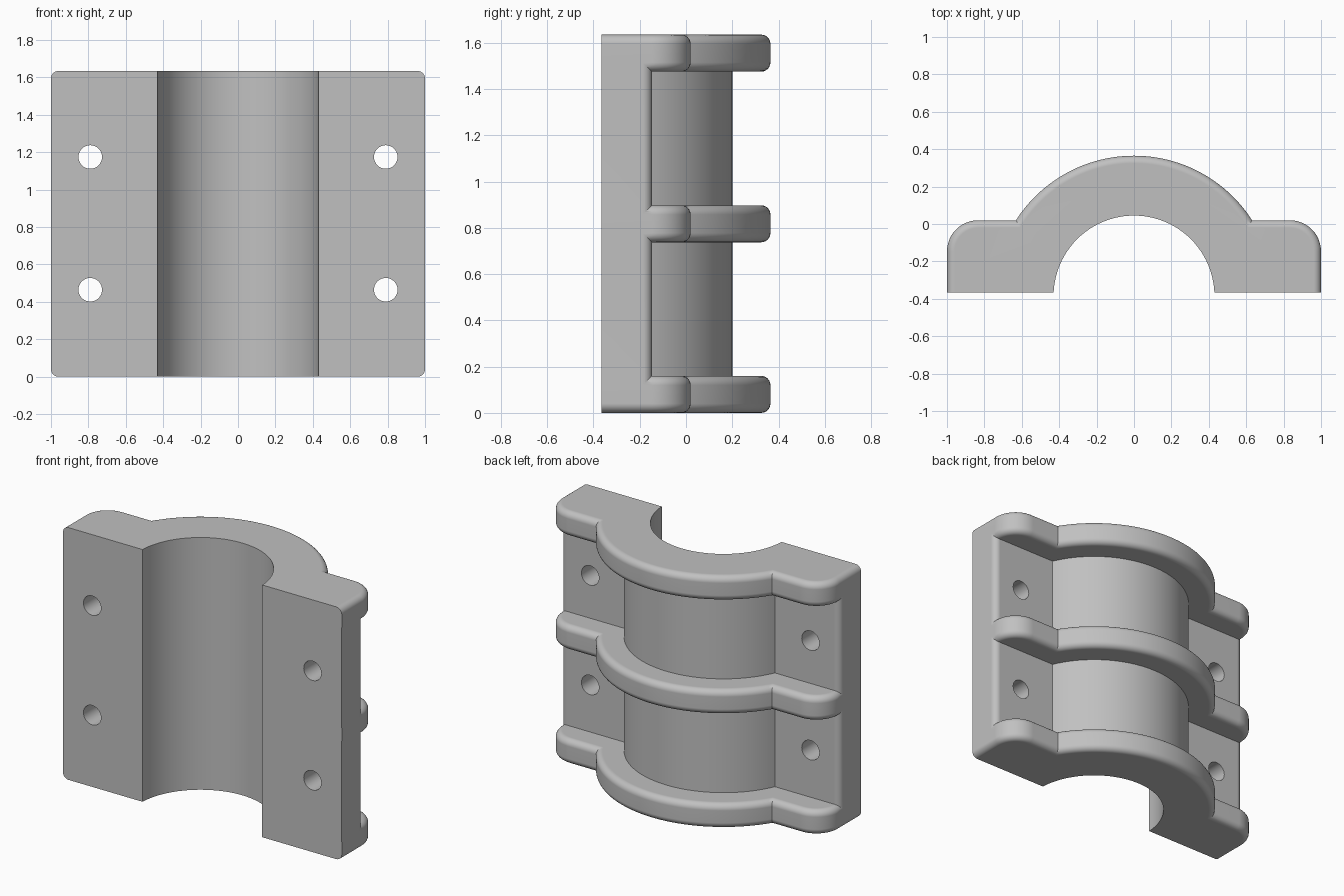
import bpy
import bmesh
from math import sin, cos, pi, asin, radians
from mathutils import Matrix

if "Cube" in bpy.data.objects:
    bpy.data.objects.remove(bpy.data.objects["Cube"], do_unlink=True)

HEIGHT = 1.635      # full height
AXIS_Y = -0.385     # centre line of the bore
FRONT_Y = -0.365    # flat mating face
RIB = 0.16          # rib thickness
FILLET = 0.04

grey = bpy.data.materials.new("plain grey")
grey.use_nodes = True
colour = (0.53, 0.53, 0.53, 1)
grey.diffuse_color = colour
grey.node_tree.nodes["Principled BSDF"].inputs["Base Color"].default_value = colour


def finish(name, bm):
    bmesh.ops.recalc_face_normals(bm, faces=bm.faces)
    mesh = bpy.data.meshes.new(name)
    bm.to_mesh(mesh)
    bm.free()
    mesh.materials.append(grey)
    obj = bpy.data.objects.new(name, mesh)
    bpy.context.collection.objects.link(obj)
    return obj


def outline(half_width, flange_y, corner, radius, front, inset=0.0):
    """Winged half-round section, shrunk evenly by inset."""
    pts = [(half_width - inset, front)]
    for i in range(13):
        a = pi / 2 * i / 12
        r = corner - inset
        pts.append((half_width - corner + r * cos(a), flange_y - corner + r * sin(a)))
    r = radius - inset
    start = asin((flange_y - inset - AXIS_Y) / r)
    for i in range(33):
        a = start + (pi / 2 - start) * i / 32
        pts.append((r * cos(a), AXIS_Y + r * sin(a)))
    return pts + [(-x, y) for x, y in reversed(pts[:-1])]


def loft(name, sections):
    """Join stacked sections, given as (z, points), into a closed solid."""
    bm = bmesh.new()
    rings = [[bm.verts.new((x, y, z)) for x, y in pts] for z, pts in sections]
    for low, high in zip(rings, rings[1:]):
        for i in range(len(low)):
            j = (i + 1) % len(low)
            bm.faces.new((low[i], low[j], high[j], high[i]))
    bm.faces.new(list(reversed(rings[0])))
    bm.faces.new(rings[-1])
    return finish(name, bm)


def cylinder(name, radius, length, sides, matrix):
    bm = bmesh.new()
    bmesh.ops.create_cone(bm, cap_ends=True, segments=sides, radius1=radius,
                          radius2=radius, depth=length, matrix=matrix)
    return finish(name, bm)


def combine(target, tool, operation):
    mod = target.modifiers.new(operation.lower(), "BOOLEAN")
    mod.operation = operation
    mod.solver = "EXACT"
    mod.object = tool
    tool.hide_render = True
    bpy.context.view_layer.objects.active = target
    bpy.ops.object.modifier_apply(modifier=mod.name)
    bpy.data.objects.remove(tool, do_unlink=True)


# Clamp shell with its two flanges
section = outline(0.9995, -0.147, FILLET, 0.585, -0.5)
body = loft("clamp_body", [(RIB / 2, section), (HEIGHT - RIB / 2, section)])

# Three ribs with rounded outer edges
for name, base in (("lower_rib", 0), ("middle_rib", (HEIGHT - RIB) / 2),
                   ("upper_rib", HEIGHT - RIB)):
    half = []
    for i in range(7):
        a = pi / 2 * i / 6
        half.append((FILLET * (1 - cos(a)), FILLET * (1 - sin(a))))
    steps = [(h, inset) for h, inset in half]
    steps += [(RIB - h, inset) for h, inset in reversed(half)]
    sections = [(base + h, outline(1, 0.02, 0.167, 0.75, -0.52, inset))
                for h, inset in steps]
    combine(body, loft(name, sections), "UNION")

# Flat front face
bm = bmesh.new()
bmesh.ops.create_cube(bm, size=1, matrix=Matrix.Translation((0, FRONT_Y - 0.5, HEIGHT / 2))
                      @ Matrix.Diagonal((3, 1, 3, 1)))
combine(body, finish("front_cutter", bm), "DIFFERENCE")

# Half-round bore
bore = Matrix.Translation((0, AXIS_Y, HEIGHT / 2))
combine(body, cylinder("bore_cutter", 0.43, 3, 96, bore), "DIFFERENCE")

# Bolt holes
for x in (-0.79, 0.79):
    for z in (0.465, 1.175):
        place = Matrix.Translation((x, -0.25, z)) @ Matrix.Rotation(pi / 2, 4, "X")
        combine(body, cylinder("hole_cutter", 0.063, 0.6, 32, place), "DIFFERENCE")

# Smooth curves, crisp corners
bpy.ops.object.select_all(action="DESELECT")
body.select_set(True)
bpy.context.view_layer.objects.active = body
bpy.ops.object.shade_smooth_by_angle(angle=radians(30))
weighted = body.modifiers.new("even_shading", "WEIGHTED_NORMAL")
weighted.keep_sharp = True
